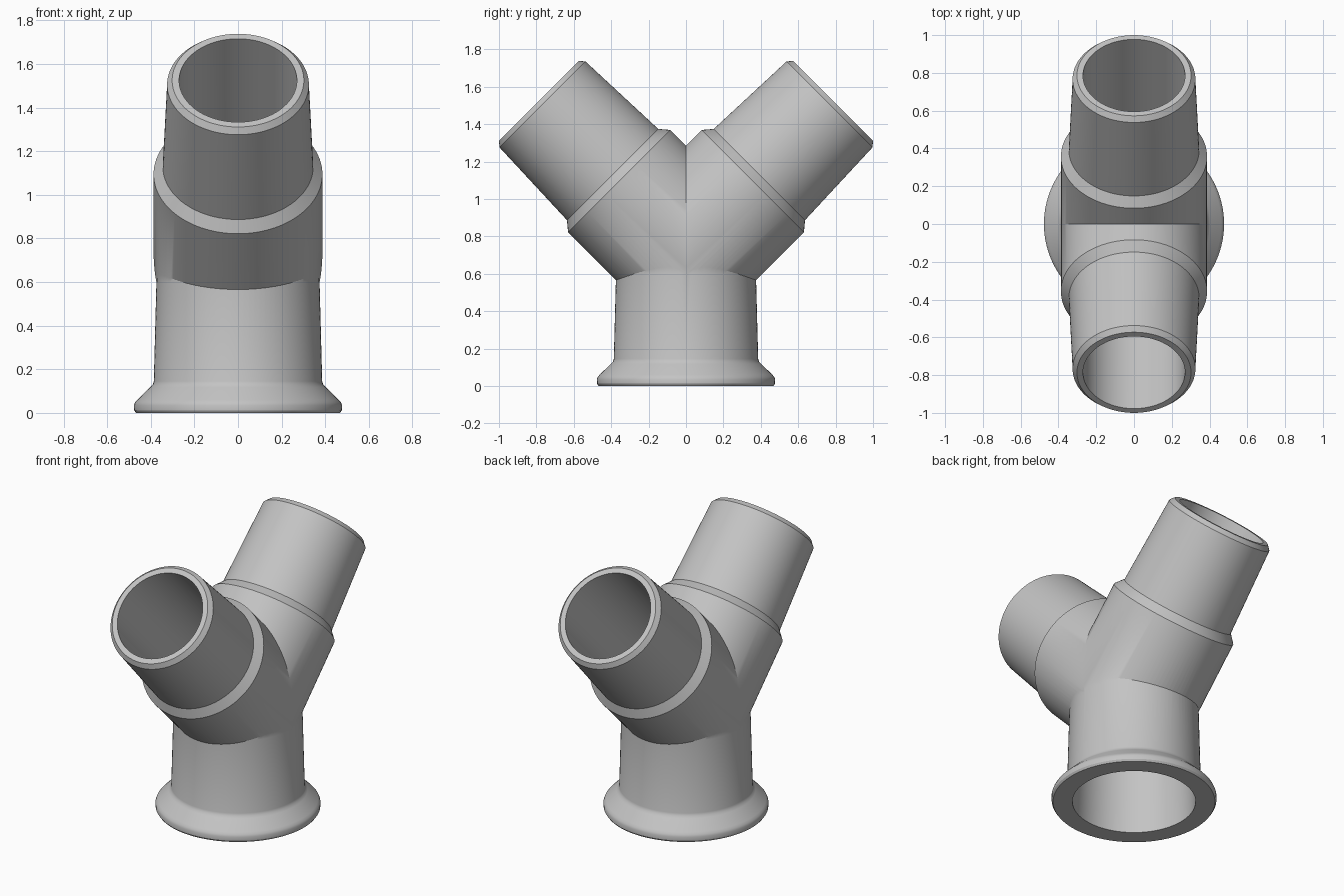
import bpy, bmesh, math
from mathutils import Matrix

if "Cube" in bpy.data.objects:
    bpy.data.objects.remove(bpy.data.objects["Cube"])

SEG = 96
AXIS_Z = 0.738   # height where the branch axes meet

grey = bpy.data.materials.new("light_grey")
grey.diffuse_color = (0.55, 0.55, 0.55, 1)
grey.use_nodes = True
grey.node_tree.nodes["Principled BSDF"].inputs["Base Color"].default_value = grey.diffuse_color


def lathe(profile):
    """Closed solid of revolution about z from (radius, height) points, bottom to top."""
    bm = bmesh.new()
    rings = []
    for r, z in profile:
        rings.append([bm.verts.new((r * math.cos(2 * math.pi * i / SEG),
                                    r * math.sin(2 * math.pi * i / SEG), z))
                      for i in range(SEG)])
    for a, b in zip(rings, rings[1:]):
        for i in range(SEG):
            j = (i + 1) % SEG
            bm.faces.new((a[i], a[j], b[j], b[i]))
    bm.faces.new(rings[0][::-1])
    bm.faces.new(rings[-1])
    return bm


def to_object(bm, name):
    bmesh.ops.recalc_face_normals(bm, faces=bm.faces)
    mesh = bpy.data.meshes.new(name)
    bm.to_mesh(mesh)
    bm.free()
    mesh.materials.append(grey)
    ob = bpy.data.objects.new(name, mesh)
    bpy.context.collection.objects.link(ob)
    return ob


def twin_branches(profile, name):
    """Tilt a lathe 45 degrees towards +y, trim it at y = 0 and mirror it."""
    bm = lathe(profile)
    bm.transform(Matrix.Translation((0, 0, AXIS_Z)) @ Matrix.Rotation(-math.pi / 4, 4, 'X'))
    bmesh.ops.bisect_plane(bm, geom=bm.verts[:] + bm.edges[:] + bm.faces[:], dist=1e-5,
                           plane_co=(0, 0, 0), plane_no=(0, 1, 0), clear_inner=True)
    copy = bmesh.ops.duplicate(bm, geom=bm.verts[:] + bm.edges[:] + bm.faces[:])["geom"]
    for v in copy:
        if isinstance(v, bmesh.types.BMVert):
            v.co.y = -v.co.y
    bmesh.ops.remove_doubles(bm, verts=bm.verts, dist=1e-4)
    return to_object(bm, name)


# Outer shapes: flanged stem and the two stepped branches
stem = to_object(lathe([(0.468, 0), (0.476, 0.012), (0.477, 0.035), (0.472, 0.048),
                        (0.462, 0.06), (0.402, 0.118), (0.391, 0.13), (0.386, 0.145),
                        (0.374, 0.6), (0.37, 0.72)]), "y_pipe_body")
branches = twin_branches([(0.387, -0.3), (0.387, 0.505), (0.345, 0.555),
                          (0.325, 1.085), (0.302, 1.112)], "branches")

# Bores
stem_bore = to_object(lathe([(0.356, -0.05), (0.356, 0), (0.335, 0.6), (0.27, 0.7)]),
                      "stem_bore")
branch_bore = twin_branches([(0.27, -0.2), (0.27, 1.2)], "branch_bore")

# Join the outside, then hollow it
for cutter, op in ((branches, 'UNION'), (stem_bore, 'DIFFERENCE'), (branch_bore, 'DIFFERENCE')):
    m = stem.modifiers.new(cutter.name, 'BOOLEAN')
    m.object, m.operation, m.solver = cutter, op, 'EXACT'
deps = bpy.context.evaluated_depsgraph_get()
final = bpy.data.meshes.new_from_object(stem.evaluated_get(deps))
stem.modifiers.clear()
stem.data = final
for ob in (branches, stem_bore, branch_bore):
    bpy.data.objects.remove(ob)

# Smooth round walls, crisp rims and steps
bpy.context.view_layer.objects.active = stem
stem.select_set(True)
bpy.ops.object.shade_smooth_by_angle(angle=math.radians(28))
